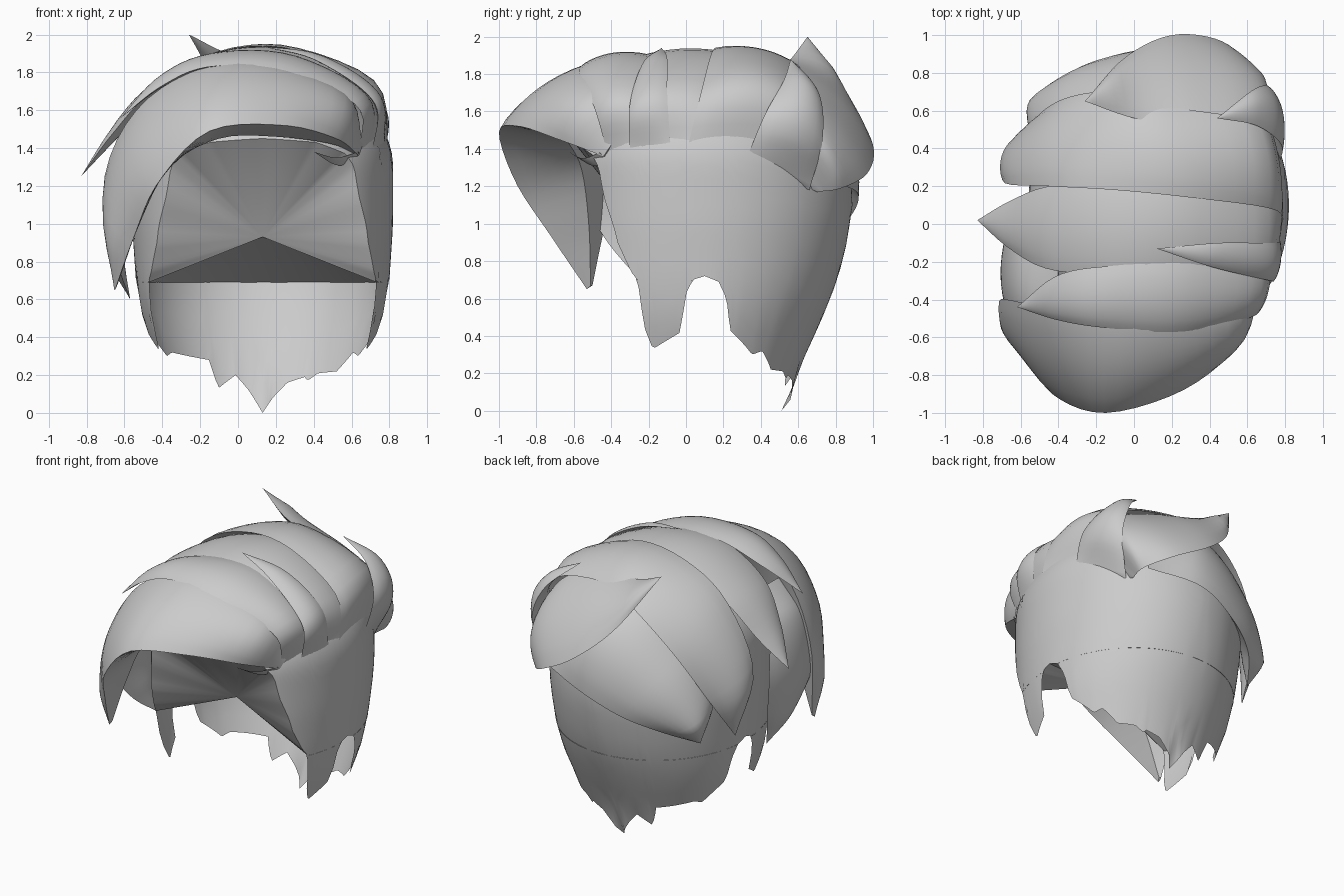
import bpy, bmesh, math
from mathutils import Vector

if "Cube" in bpy.data.objects:
    bpy.data.objects.remove(bpy.data.objects["Cube"])

HAIR = bpy.data.materials.new("hair_grey")
HAIR.diffuse_color = (0.6, 0.6, 0.6, 1)
HAIR.use_nodes = True
HAIR.node_tree.nodes["Principled BSDF"].inputs["Base Color"].default_value = HAIR.diffuse_color
CORE = Vector((0.1, 0.1, 1.0))   # middle of the head, locks bulge away from it
MX = 0.13                        # middle of the head in x


def make(name, verts, faces):
    me = bpy.data.meshes.new(name)
    me.from_pydata([tuple(v) for v in verts], [], faces)
    bm = bmesh.new()
    bm.from_mesh(me)
    bmesh.ops.remove_doubles(bm, verts=bm.verts, dist=0.0005)
    bmesh.ops.recalc_face_normals(bm, faces=bm.faces)
    bm.to_mesh(me)
    bm.free()
    me.materials.append(HAIR)
    ob = bpy.data.objects.new(name, me)
    bpy.context.collection.objects.link(ob)
    bpy.ops.object.select_all(action='DESELECT')
    ob.select_set(True)
    bpy.context.view_layer.objects.active = ob
    bpy.ops.object.shade_smooth_by_angle(angle=math.radians(40))
    return ob


def spline(pts, n=28):
    """Even samples of a smooth curve through pts."""
    p = [Vector(q) for q in pts]
    p = [2 * p[0] - p[1]] + p + [2 * p[-1] - p[-2]]
    out = []
    for i in range(n + 1):
        s = i / n * (len(p) - 3)
        k = min(int(s), len(p) - 4)
        t = s - k
        a, b, c, d = p[k:k + 4]
        out.append(0.5 * (2 * b + (c - a) * t + (2 * a - 5 * b + 4 * c - d) * t * t
                          + (3 * b - a - 3 * c + d) * t ** 3))
    return out


def lerp(table, x):
    for (x0, y0), (x1, y1) in zip(table, table[1:]):
        if x <= x1:
            return y0 + (y1 - y0) * max(0, x - x0) / (x1 - x0)
    return table[-1][1]


def lock(name, front, back, bulge, under=None, drop=0.03, m=10):
    """Closed strand between two edge curves: bulged on top, hollowed or flat below."""
    F, B = spline(front), spline(back)
    H = spline(under) if under else None
    n = len(F)
    verts, faces = [], []
    for i in range(n):
        mid = (F[i] + B[i]) / 2
        out = (mid - CORE).normalized()
        w = min(1, (F[i] - B[i]).length / 0.3)
        w *= min(1, 0.1 + i / 6)          # flat root that melts into the cap
        for j in range(m + 1):
            s = j / m
            verts.append(F[i].lerp(B[i], s) + out * bulge * w * math.sin(math.pi * s) ** 0.8)
        for j in range(1, m):
            s = 1 - j / m
            if H:     # roll the underside back to the hairline
                q = H[i].lerp(F[i], (1 - s * 2)) if s < 0.5 else H[i].lerp(B[i], s * 2 - 1)
            else:
                q = F[i].lerp(B[i], s) - out * drop * w * math.sin(math.pi * s)
            verts.append(q)
    r = 2 * m
    for i in range(n - 1):
        for j in range(r):
            k = (j + 1) % r
            faces.append((i * r + j, i * r + k, (i + 1) * r + k, (i + 1) * r + j))
    faces += [tuple(range(r)), tuple(range((n - 1) * r, n * r))]
    return make(name, verts, faces)


# --- scalp cap: angle 0 is the nape, +-90 the ears, 180 the forehead ---
HEM = [(0, 0.0), (6, .08), (14, .16), (24, .19), (26, .17), (32, .21), (45, .22), (56, .32),
       (62, .30), (70, .37), (77, .43), (80, .6), (84, .69), (90, .72), (95, .70), (98, .62),
       (100, .42), (112, .33), (116, .45), (119, .7), (122, .74), (129, .9), (131, .98),
       (137, 1.15), (140, 1.3), (145, 1.37), (160, 1.43), (180, 1.45)]
HEM_LEFT = [(0, 0.0), (8, .12), (15, .2), (26, .13), (30, .28)] + HEM[7:]
WIDE = [(0, .5), (.2, .55), (.33, .58), (.5, .64), (.7, .67), (1, .69), (1.3, .69)]
BACK = [(0, .41), (.06, .46), (.2, .49), (.3, .54), (.5, .63), (.7, .71), (.9, .76), (1.1, .79), (1.3, .78)]
TOP = 1.82


def cap_point(deg, z):
    a = math.radians(deg)
    dome = math.sqrt(max(0, 1 - (max(0, z - 1.3) / (TOP - 1.3)) ** 2))
    s, c = math.sin(a), math.cos(a)
    if c < 0:   # squarer in front
        s = math.copysign(abs(s) ** 0.8, s)
    depth = lerp(BACK, z) if c > 0 else 0.74
    return Vector((MX + lerp(WIDE, z) * dome * s, 0.1 + depth * dome * c, z))


COLS, ROWS = 240, 22
verts, faces, rim = [], [], []
for i in range(COLS):
    deg = -180 + 360 * i / COLS
    zb = lerp(HEM if deg >= 0 else HEM_LEFT, abs(deg))
    for j in range(ROWS + 1):
        verts.append(cap_point(deg, zb + (TOP - zb) * math.sin(j / ROWS * math.pi / 2)))
    rim.append(cap_point(deg, max(zb, .69)))
for i in range(COLS):
    k = (i + 1) % COLS
    for j in range(ROWS):
        a, b = i * (ROWS + 1) + j, k * (ROWS + 1) + j
        faces.append((a, b, b + 1, a + 1))
make("scalp_cap", verts, faces)

# --- inner lining: fanned from one point to the hairline and a level rim behind ---
make("inner_lining", [(MX, -.2, .93)] + rim,
     [(0, i + 1, (i + 1) % COLS + 1) for i in range(COLS)])

# --- front fringe, swept from the right parting to the left cheek ---
lock("fringe",
     [(.64, -.44, 1.36), (.52, -.68, 1.45), (.24, -.89, 1.52), (-.15, -1.0, 1.49),
      (-.42, -.91, 1.22), (-.55, -.72, .93), (-.65, -.53, .65)],
     [(.66, -.4, 1.42), (.58, -.47, 1.68), (.2, -.5, 1.84), (-.15, -.48, 1.84),
      (-.52, -.43, 1.62), (-.71, -.4, 1.22), (-.65, -.5, .67)], 0.06,
     under=[(.62, -.42, 1.36), (.5, -.55, 1.42), (.2, -.64, 1.46), (-.1, -.64, 1.45),
            (-.36, -.56, 1.3), (-.52, -.52, 1.0), (-.64, -.51, .67)])

# --- small strand hanging at the right temple ---
lock("temple_strand", [(.64, -.46, 1.38), (.52, -.55, 1.35), (.4, -.62, 1.38)],
     [(.62, -.42, 1.33), (.52, -.5, 1.31), (.4, -.62, 1.38)], 0.02)

# --- locks: front edge, back edge, bulge ---
lock("left_cheek_lock",
     [(-.4, -.5, 1.6), (-.59, -.52, 1.38), (-.66, -.5, 1.05), (-.63, -.32, .78), (-.57, -.1, .6)],
     [(-.4, -.1, 1.6), (-.59, -.08, 1.42), (-.66, .0, 1.15), (-.63, -.02, .85), (-.57, -.1, .6)], 0.05)
lock("crown_lock_front",
     [(.64, -.42, 1.38), (.63, -.49, 1.62), (.25, -.57, 1.81), (-.15, -.55, 1.83),
      (-.4, -.51, 1.73), (-.62, -.44, 1.56)],
     [(.71, -.27, 1.38), (.69, -.24, 1.66), (.3, -.2, 1.88), (-.1, -.22, 1.89),
      (-.4, -.27, 1.77), (-.62, -.44, 1.56)], 0.045)
lock("crown_lock_middle",
     [(.7, -.3, 1.38), (.69, -.28, 1.66), (.3, -.27, 1.86), (-.1, -.27, 1.87),
      (-.45, -.24, 1.7), (-.66, -.13, 1.48), (-.83, .02, 1.25)],
     [(.8, .02, 1.37), (.73, .1, 1.68), (.3, .2, 1.9), (-.1, .22, 1.88),
      (-.45, .2, 1.7), (-.66, .12, 1.45), (-.83, .02, 1.25)], 0.035)
lock("crown_lock_back",
     [(.8, .0, 1.37), (.73, .08, 1.7), (.3, .14, 1.92), (-.1, .18, 1.91),
      (-.45, .2, 1.72), (-.69, .22, 1.28), (-.63, .34, .84)],
     [(.71, .5, 1.36), (.67, .55, 1.7), (.2, .62, 1.82), (-.1, .7, 1.72),
      (-.38, .66, 1.46), (-.56, .52, 1.12), (-.63, .34, .84)], 0.06)
lock("left_back_lock",
     [(.4, .6, 1.7), (-.05, .6, 1.72), (-.38, .53, 1.46), (-.54, .46, 1.15), (-.5, .55, .83)],
     [(.55, .8, 1.22), (.2, .92, 1.16), (-.1, .88, 1.04), (-.34, .75, .94), (-.5, .55, .83)], 0.11)
lock("back_swirl",
     [(.6, .64, 1.2), (.7, .6, 1.5), (.62, .52, 1.7), (.35, .5, 1.83), (0, .56, 1.88), (-.26, .65, 2.0)],
     [(.6, .7, 1.17), (.61, .83, 1.19), (.46, .97, 1.27), (.2, 1.0, 1.42), (-.05, .88, 1.65), (-.26, .65, 2.0)],
     0.07)
lock("right_swirl_tip",
     [(.77, .32, 1.34), (.78, .42, 1.58), (.65, .52, 1.76), (.44, .56, 1.88)],
     [(.62, .66, 1.18), (.71, .73, 1.45), (.63, .71, 1.7), (.44, .56, 1.88)], 0.06)
lock("parting_strand",
     [(.71, -.3, 1.38), (.72, -.3, 1.64), (.42, -.23, 1.86), (.12, -.13, 1.94)],
     [(.78, -.08, 1.38), (.74, -.1, 1.68), (.45, -.1, 1.88), (.12, -.13, 1.94)], 0.04)
